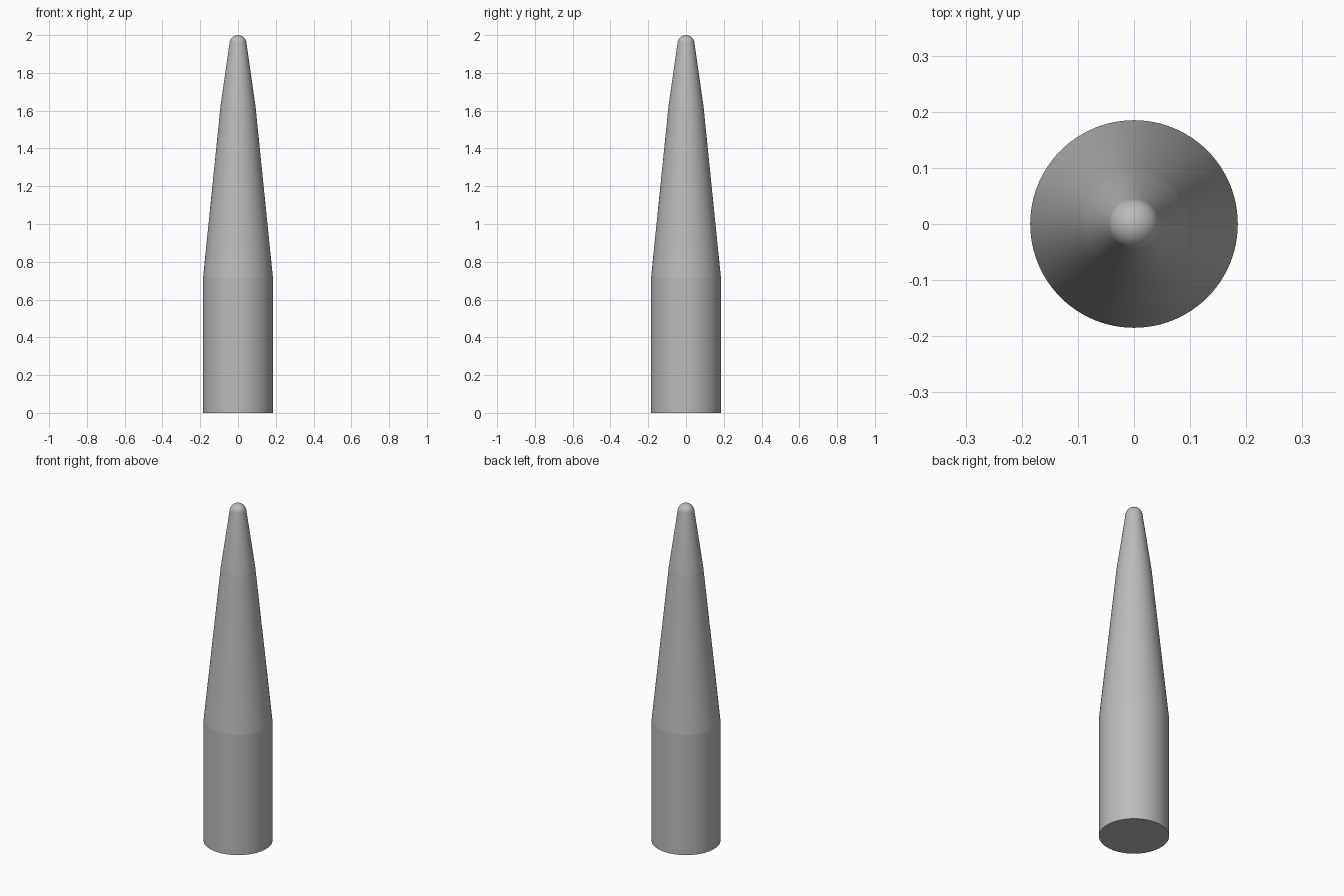
import bpy
import bmesh
from math import cos, sin, pi, radians

cube = bpy.data.objects.get("Cube")
if cube:
    bpy.data.objects.remove(cube, do_unlink=True)

SIDES = 96
TIP_RADIUS = 0.045
DOME_STEPS = 12

# Single grey material
grey = bpy.data.materials.new("plain grey")
grey.use_nodes = True
colour = (0.5, 0.5, 0.5, 1)
grey.diffuse_color = colour
grey.node_tree.nodes["Principled BSDF"].inputs["Base Color"].default_value = colour

# Profile: straight shank, two tapers, then a dome tangent to the upper taper
creases = [(0.185, 0), (0.185, 0.715), (0.093, 1.62)]
start = radians(8)
dome = []
for i in range(DOME_STEPS):
    a = start + (pi / 2 - start) * i / DOME_STEPS
    dome.append((TIP_RADIUS * cos(a), 2 - TIP_RADIUS + TIP_RADIUS * sin(a)))

# Stack rings along the profile and bridge them
bm = bmesh.new()
rings = []
for r, z in creases + dome:
    rings.append([bm.verts.new((r * cos(2 * pi * k / SIDES), r * sin(2 * pi * k / SIDES), z))
                  for k in range(SIDES)])
for low, high in zip(rings, rings[1:]):
    for k in range(SIDES):
        n = (k + 1) % SIDES
        bm.faces.new((low[k], low[n], high[n], high[k]))

# Flat base and rounded tip
bm.faces.new(rings[0][::-1])
apex = bm.verts.new((0, 0, 2))
for k in range(SIDES):
    bm.faces.new((rings[-1][k], rings[-1][(k + 1) % SIDES], apex))

mesh = bpy.data.meshes.new("tapered_pin")
for face in bm.faces:
    face.smooth = True
# Crisp edges where the slope changes
for ring in rings[:len(creases)]:
    for k in range(SIDES):
        bm.edges.get((ring[k], ring[(k + 1) % SIDES])).smooth = False
bm.to_mesh(mesh)
bm.free()
mesh.materials.append(grey)
pin = bpy.data.objects.new("tapered_pin", mesh)
bpy.context.collection.objects.link(pin)
